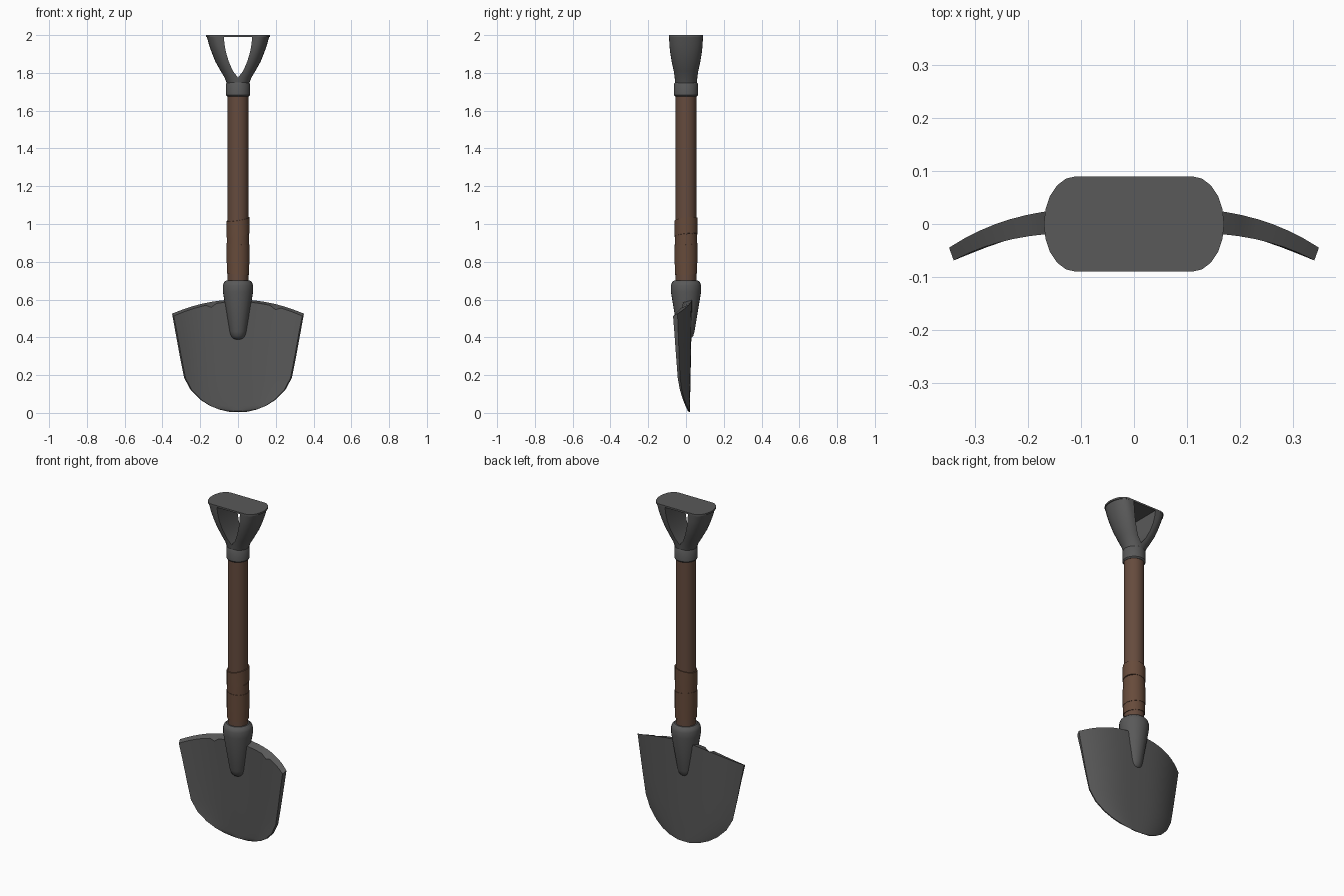
import bpy, bmesh, math

if "Cube" in bpy.data.objects:
    bpy.data.objects.remove(bpy.data.objects["Cube"], do_unlink=True)


def material(name, rgb):
    mat = bpy.data.materials.new(name)
    mat.use_nodes = True
    mat.diffuse_color = (*rgb, 1)
    mat.node_tree.nodes["Principled BSDF"].inputs["Base Color"].default_value = (*rgb, 1)
    return mat


METAL = material("dark grey metal", (0.1, 0.1, 0.1))
WOOD = material("brown wood", (0.13, 0.07, 0.047))
WRAP = material("brown leather", (0.135, 0.07, 0.043))


def finish(bm, name, mat, angle=35):
    bmesh.ops.remove_doubles(bm, verts=bm.verts, dist=0.0002)
    bmesh.ops.recalc_face_normals(bm, faces=bm.faces)
    mesh = bpy.data.meshes.new(name)
    bm.to_mesh(mesh)
    bm.free()
    mesh.materials.append(mat)
    obj = bpy.data.objects.new(name, mesh)
    bpy.context.collection.objects.link(obj)
    bpy.ops.object.select_all(action="DESELECT")
    obj.select_set(True)
    bpy.context.view_layer.objects.active = obj
    bpy.ops.object.shade_smooth_by_angle(angle=math.radians(angle))
    return obj


def loft(name, rings, mat, angle=35):
    """Skin closed rings of points and cap both ends."""
    bm = bmesh.new()
    loops = [[bm.verts.new(p) for p in ring] for ring in rings]
    n = len(loops[0])
    for a, b in zip(loops, loops[1:]):
        for i in range(n):
            j = (i + 1) % n
            bm.faces.new((a[i], a[j], b[j], b[i]))
    bm.faces.new(loops[0])
    bm.faces.new(loops[-1])
    return finish(bm, name, mat, angle)


def lathe(name, profile, mat, tilt=(0, 0), sides=24):
    """Turn (radius, z) pairs about z; tilt slants the rings."""
    rings = []
    for r, z in profile:
        ring = []
        for i in range(sides):
            a = math.tau * i / sides
            x, y = r * math.cos(a), r * math.sin(a)
            ring.append((x, y, z + tilt[0] * x + tilt[1] * y))
        rings.append(ring)
    return loft(name, rings, mat)


# Shaft, collar and blade socket
lathe("shaft", [(0.055, 0.66), (0.055, 1.7)], WOOD)
lathe("collar", [(0.056, 1.675), (0.063, 1.682), (0.063, 1.742), (0.057, 1.752)], METAL)
lathe("socket", [(0.006, 0.387), (0.025, 0.393), (0.038, 0.407), (0.045, 0.43),
                 (0.08, 0.64), (0.08, 0.675), (0.075, 0.69), (0.062, 0.702)], METAL)

# Slanted leather wraps around the lower shaft
for i, (low, high, r) in enumerate([(0.735, 0.8, 0.059), (0.79, 0.895, 0.061),
                                    (0.89, 0.95, 0.059), (0.94, 1.025, 0.061)]):
    slant = (0.17, 0.12) if i == 3 else (-0.08, 0.06)
    lathe("wrap_%d" % (i + 1), [(0.054, low), (r, low), (r, high), (0.054, high)], WRAP, slant)

# Grip arms: (z, outer x, inner x, half depth, start of rounded end)
SECTIONS = [(1.74, 0.057, 0, 0.057, 0), (1.775, 0.071, 0, 0.06, 0.012),
            (1.81, 0.092, 0.027, 0.065, 0.037), (1.86, 0.12, 0.049, 0.076, 0.06),
            (1.91, 0.14, 0.064, 0.084, 0.08), (1.95, 0.154, 0.071, 0.088, 0.095),
            (1.995, 0.166, 0.076, 0.09, 0.108)]
for side, label in ((1, "left"), (-1, "right")):
    rings = []
    for z, outer, inner, depth, flat in SECTIONS:
        ring = [(side * inner, depth, z), (side * inner, -depth, z)]
        for k in range(13):
            a = math.pi * (k / 12 - 0.5)
            ring.append((side * (flat + (outer - flat) * math.cos(a)), depth * math.sin(a), z))
        rings.append(ring)
    loft("grip_arm_" + label, rings, METAL)

# Flat grip plate with rounded ends
plate = []
for z in (1.99, 2.0):
    ring = []
    for side in (1, -1):
        for k in range(11):
            a = math.pi * (k / 10 - 0.5)
            ring.append((side * (0.11 + 0.06 * math.cos(a)), side * 0.09 * math.sin(a), z))
    plate.append(ring)
loft("grip_plate", plate, METAL)

# Blade: rows of (z, half width), dished forward at the sides and thick at the top
ROWS = [(0.004, 0.04), (0.018, 0.1), (0.038, 0.15), (0.07, 0.2), (0.12, 0.25),
        (0.185, 0.285), (0.3, 0.308), (0.42, 0.33), (0.525, 0.349)]
COLS = 24


def blade_point(row, col, front):
    z, w = ROWS[row]
    u = 2 * col / COLS - 1
    v = z / 0.525
    x = u * w
    y = 0.02 + 0.012 * v - 0.077 * abs(x / (0.5 * w + 0.175)) ** 3
    z += 0.075 * (1 - u * u) * max(0, (v - 0.3) / 0.7)
    if front:
        y -= (0.012 + 0.036 * v) * (1 - 0.5 * u * u)
        x *= 0.975
        if row == len(ROWS) - 1:
            z -= 0.028 if col in (7, 19) else 0.012
        elif row == 0:
            z += 0.006
    return x, y, z


bm = bmesh.new()
last = len(ROWS) - 1
grids = [[[bm.verts.new(blade_point(r, c, front)) for c in range(COLS + 1)]
          for r in range(last + 1)] for front in (False, True)]
for g in grids:
    for r in range(last):
        for c in range(COLS):
            bm.faces.new((g[r][c], g[r][c + 1], g[r + 1][c + 1], g[r + 1][c]))
back, face = grids
for r in (0, last):
    for c in range(COLS):
        bm.faces.new((back[r][c], back[r][c + 1], face[r][c + 1], face[r][c]))
for c in (0, COLS):
    for r in range(last):
        bm.faces.new((back[r][c], back[r + 1][c], face[r + 1][c], face[r][c]))
finish(bm, "blade", METAL)
